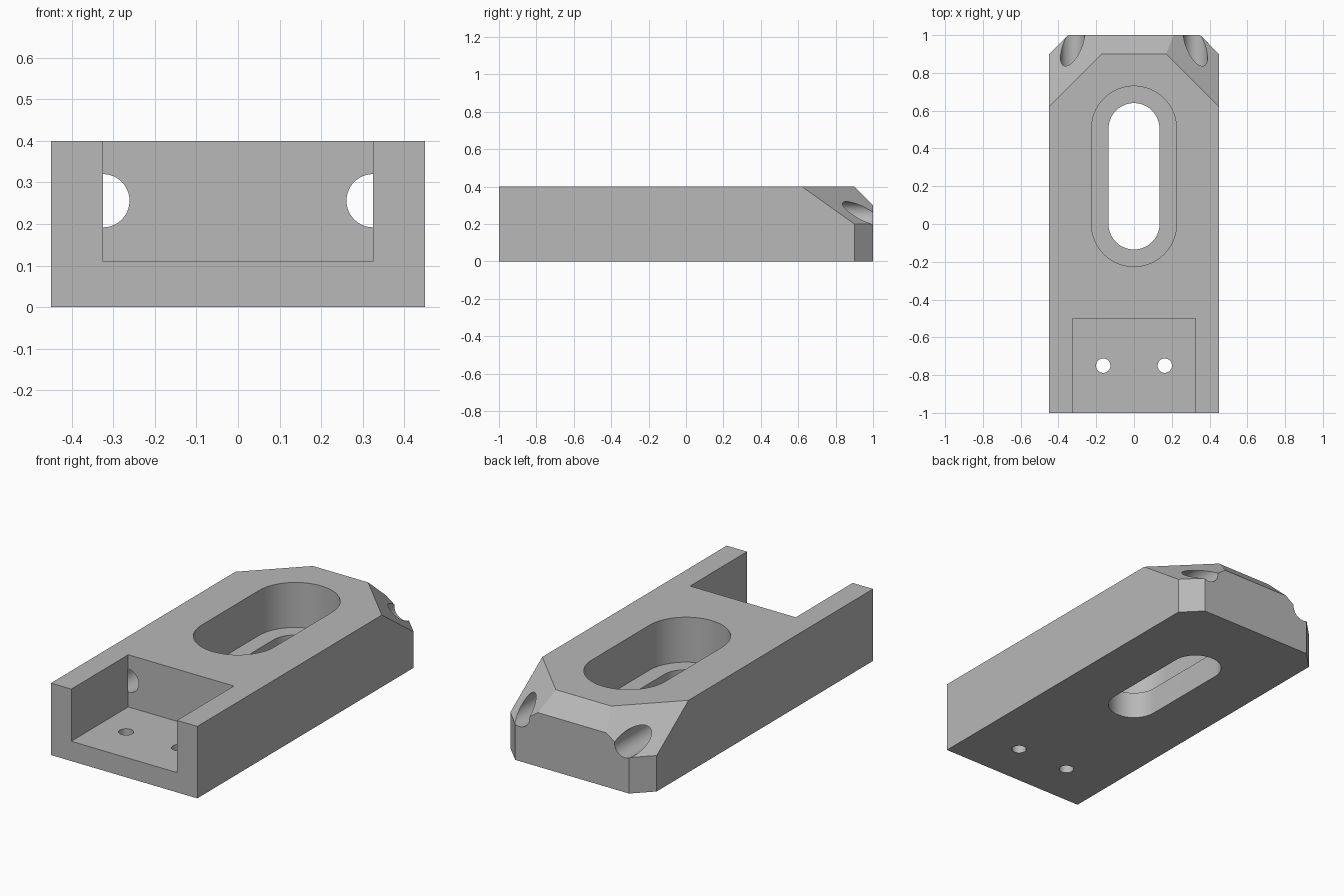
import bpy
import bmesh
import math
from mathutils import Vector, Matrix

old = bpy.data.objects.get("Cube")
if old:
    bpy.data.objects.remove(old, do_unlink=True)

W, L, H = 0.45, 1.0, 0.4          # half width, half length, height
POCKET_W, POCKET_END, POCKET_Z = 0.325, -0.5, 0.11

grey = bpy.data.materials.new("plain grey")
grey.use_nodes = True
grey.diffuse_color = (0.48, 0.48, 0.48, 1)
grey.node_tree.nodes["Principled BSDF"].inputs["Base Color"].default_value = grey.diffuse_color


def add_object(name, bm):
    bmesh.ops.recalc_face_normals(bm, faces=bm.faces)
    mesh = bpy.data.meshes.new(name)
    bm.to_mesh(mesh)
    bm.free()
    obj = bpy.data.objects.new(name, mesh)
    bpy.context.collection.objects.link(obj)
    return obj


def box(bm, lo, hi):
    lo, hi = Vector(lo), Vector(hi)
    size = hi - lo
    m = Matrix.Translation((lo + hi) / 2) @ Matrix.Diagonal((*size, 1))
    bmesh.ops.create_cube(bm, size=1, matrix=m)


def cylinder_cutter(name, r, start, end):
    start, end = Vector(start), Vector(end)
    axis = end - start
    m = Matrix.Translation((start + end) / 2) @ axis.to_track_quat('Z', 'Y').to_matrix().to_4x4()
    bm = bmesh.new()
    bmesh.ops.create_cone(bm, cap_ends=True, segments=64, radius1=r, radius2=r,
                          depth=axis.length, matrix=m)
    return add_object(name, bm)


def slot_cutter(name, r, y0, y1, z0, z1, steps=32):
    # stadium outline extruded upwards
    bm = bmesh.new()
    ring = []
    for cy, a0 in ((y1, 0), (y0, math.pi)):
        for i in range(steps + 1):
            a = a0 + math.pi * i / steps
            ring.append(bm.verts.new((r * math.cos(a), cy + r * math.sin(a), z0)))
    face = bm.faces.new(ring)
    top = bmesh.ops.extrude_face_region(bm, geom=[face])["geom"]
    verts = [g for g in top if isinstance(g, bmesh.types.BMVert)]
    bmesh.ops.translate(bm, verts=verts, vec=(0, 0, z1 - z0))
    return add_object(name, bm)


def slice_off(bm, point, normal):
    # remove everything on the normal's side and cap the cut
    geom = bm.verts[:] + bm.edges[:] + bm.faces[:]
    bmesh.ops.bisect_plane(bm, geom=geom, dist=1e-5, plane_co=point,
                           plane_no=Vector(normal).normalized(), clear_outer=True)
    bmesh.ops.holes_fill(bm, edges=[e for e in bm.edges if e.is_boundary], sides=0)


# Block with bevelled back end
bm = bmesh.new()
box(bm, (-W, -L, 0), (W, L, H))
slice_off(bm, (0, 0.9, H), (0, 1, 1))
for s in (-1, 1):
    slice_off(bm, (s * W, 0.9, 0), (s, 1, 0))
    slice_off(bm, (s * W, 0.9, 0.2), (s * 0.2, 0.2, 0.28))
block = add_object("mounting_block", bm)

# Front pocket
bm = bmesh.new()
box(bm, (-POCKET_W, -L - 0.1, POCKET_Z), (POCKET_W, POCKET_END, H + 0.1))
cutters = [add_object("pocket_cutter", bm)]

# Stepped slot
cutters.append(slot_cutter("slot_recess_cutter", 0.225, 0, 0.505, 0.15, H + 0.1))
cutters.append(slot_cutter("slot_through_cutter", 0.135, 0, 0.505, -0.1, 0.25))

# Small floor holes and long lengthwise bores
for s in (-1, 1):
    cutters.append(cylinder_cutter("floor_hole_cutter", 0.038,
                                   (s * 0.163, -0.75, -0.1), (s * 0.163, -0.75, 0.2)))
    cutters.append(cylinder_cutter("bore_cutter", 0.064,
                                   (s * POCKET_W, POCKET_END - 0.002, 0.256),
                                   (s * POCKET_W, L + 0.1, 0.256)))

for c in cutters:
    c.hide_render = True
    mod = block.modifiers.new(c.name, 'BOOLEAN')
    mod.operation = 'DIFFERENCE'
    mod.solver = 'EXACT'
    mod.object = c

# Bake the cuts and drop the cutters
bpy.context.view_layer.update()
deps = bpy.context.evaluated_depsgraph_get()
mesh = bpy.data.meshes.new_from_object(block.evaluated_get(deps))
block.modifiers.clear()
block.data = mesh
for c in cutters:
    bpy.data.objects.remove(c, do_unlink=True)

mesh.materials.clear()
mesh.materials.append(grey)
for p in mesh.polygons:
    p.material_index = 0

bpy.ops.object.select_all(action='DESELECT')
block.select_set(True)
bpy.context.view_layer.objects.active = block
bpy.ops.object.shade_smooth_by_angle(angle=math.radians(20))
